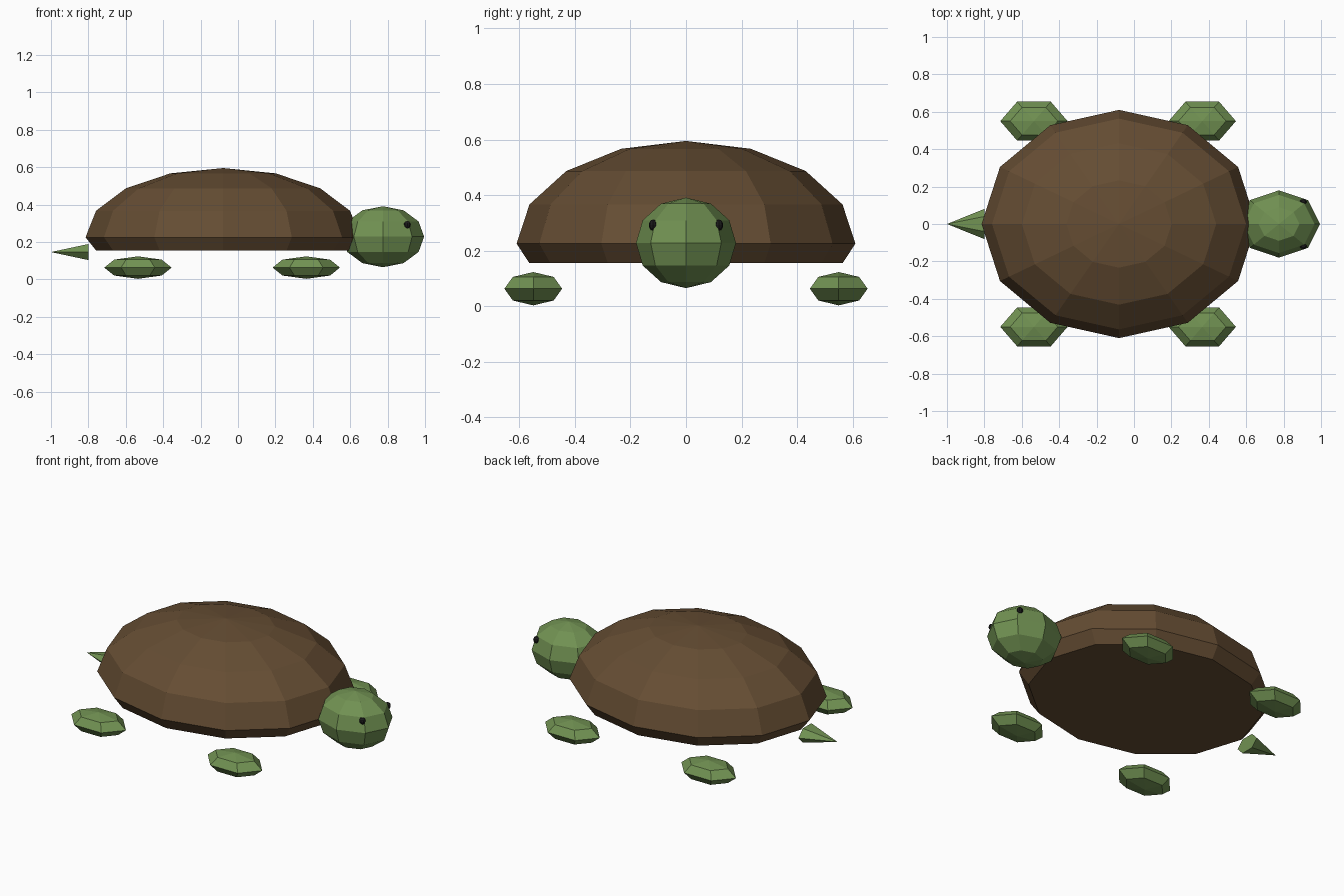
import bpy, bmesh
from math import pi, sin, cos
from mathutils import Matrix, Vector

cube = bpy.data.objects.get("Cube")
if cube:
    bpy.data.objects.remove(cube, do_unlink=True)


def material(name, rgb):
    mat = bpy.data.materials.new(name)
    mat.use_nodes = True
    mat.diffuse_color = (*rgb, 1)
    mat.node_tree.nodes["Principled BSDF"].inputs["Base Color"].default_value = (*rgb, 1)
    return mat


brown = material("shell brown", (0.13, 0.074, 0.033))
green = material("skin green", (0.165, 0.285, 0.085))
black = material("eye black", (0.01, 0.01, 0.01))


def add_object(name, bm, mat):
    bmesh.ops.recalc_face_normals(bm, faces=bm.faces)
    mesh = bpy.data.meshes.new(name)
    bm.to_mesh(mesh)
    bm.free()
    mesh.materials.append(mat)
    obj = bpy.data.objects.new(name, mesh)
    bpy.context.collection.objects.link(obj)
    return obj


def ellipsoid(name, centre, radii, segments, rings, mat, turn=0):
    """Faceted ellipsoid; turn spins the facets before scaling."""
    bm = bmesh.new()
    bmesh.ops.create_uvsphere(bm, u_segments=segments, v_segments=rings, radius=1)
    matrix = Matrix.Translation(centre) @ Matrix.Diagonal((*radii, 1)) @ Matrix.Rotation(turn, 4, "Z")
    bm.transform(matrix)
    return add_object(name, bm, mat)


# Domed shell: stacked rings with a flat belly and a small crown point
SIDES = 12
bm = bmesh.new()
levels = [(0.924, 0.155)]
levels += [(cos(i * pi / 8), 0.225 + 0.37 * sin(i * pi / 8)) for i in range(4)]
rings = []
for scale, z in levels:
    angles = [2 * pi * k / SIDES for k in range(SIDES)]
    rings.append([bm.verts.new((-0.08 + 0.735 * scale * cos(a), 0.61 * scale * sin(a), z))
                  for a in angles])
crown = bm.verts.new((-0.08, 0, 0.595))
bm.faces.new(rings[0][::-1])
for k in range(SIDES):
    n = (k + 1) % SIDES
    for low, high in zip(rings, rings[1:]):
        bm.faces.new((low[k], low[n], high[n], high[k]))
    bm.faces.new((rings[-1][k], rings[-1][n], crown))
add_object("shell", bm, brown)

# Head
ellipsoid("head", (0.775, 0, 0.228), (0.22, 0.18, 0.163), 8, 6, green)

# Eyes and flat feet, mirrored across the body
for side, sign in (("left", 1), ("right", -1)):
    ellipsoid(side + "_eye", (0.905, sign * 0.119, 0.292), (0.019, 0.015, 0.02), 8, 6, black)
    for end, x in (("front", 0.365), ("back", -0.535)):
        ellipsoid(end + "_" + side + "_foot", (x, sign * 0.55, 0.063),
                  (0.18, 0.12, 0.06), 6, 4, green, pi / 6)

# Pointed tail
bm = bmesh.new()
bmesh.ops.create_cone(bm, cap_ends=True, segments=6, radius1=1, radius2=0, depth=1)
bmesh.ops.remove_doubles(bm, verts=bm.verts, dist=0.0001)
# The cone axis goes to -x, with one corner at the top
bm.transform(Matrix.Translation(Vector((-0.9, 0, 0.146)))
             @ Matrix.Diagonal((0.2, 0.07, 0.057, 1))
             @ Matrix.Rotation(-pi / 2, 4, "Y"))
top = max(v.co.z for v in bm.verts)
if sum(v.co.z > top - 0.001 for v in bm.verts) > 1:
    bm.transform(Matrix.Translation((0, 0, 0.146)) @ Matrix.Diagonal((1, 1.15, 0.87, 1))
                 @ Matrix.Translation((0, 0, -0.146)))
add_object("tail", bm, green)
